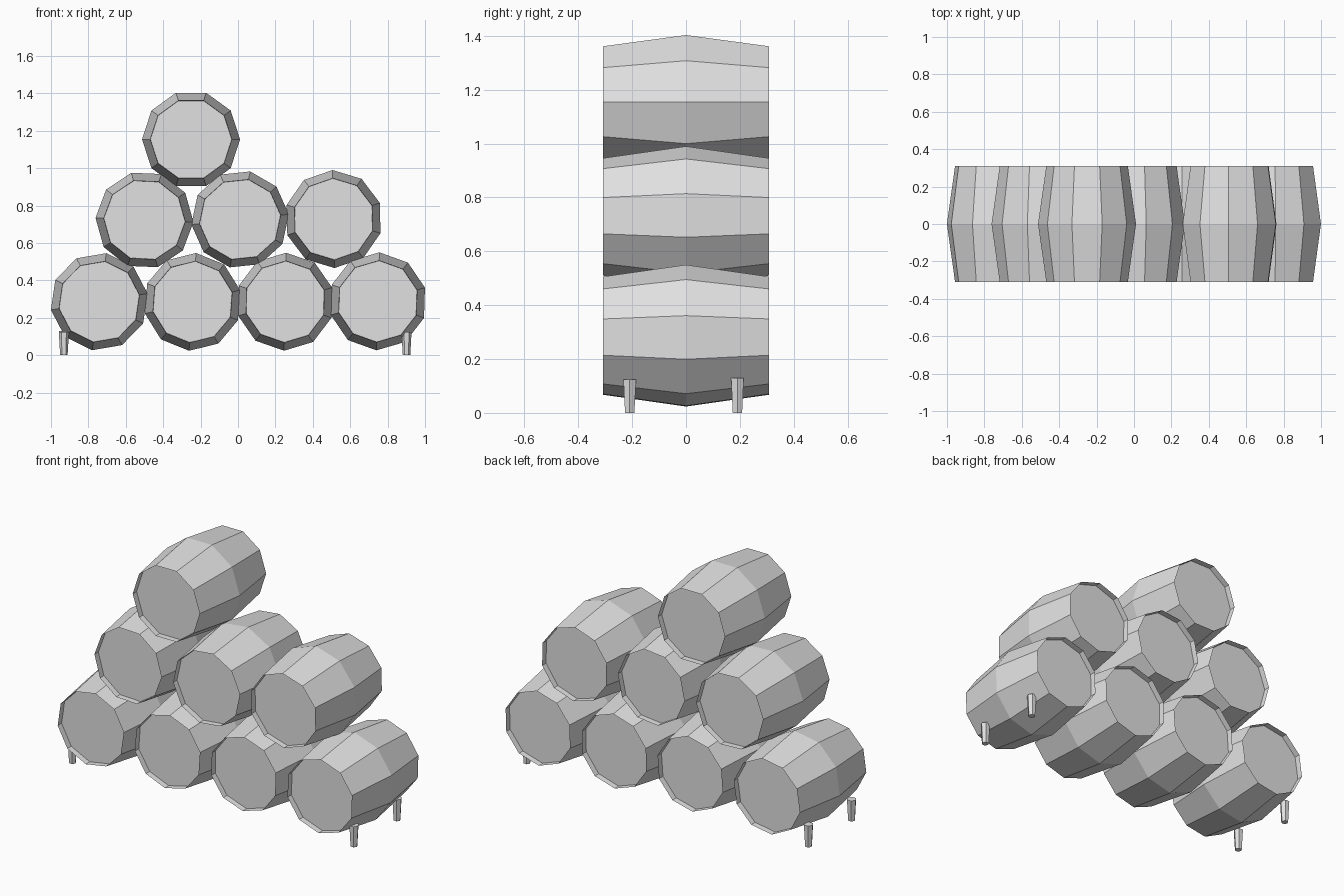
import bpy, bmesh, math

if "Cube" in bpy.data.objects:
    bpy.data.objects.remove(bpy.data.objects["Cube"])

grey = bpy.data.materials.new("weathered_grey")
grey.diffuse_color = (0.75, 0.75, 0.75, 1)
grey.use_nodes = True
grey.node_tree.nodes["Principled BSDF"].inputs["Base Color"].default_value = grey.diffuse_color

SIDES, BELLY, END, HALF, RECESS = 10, 0.262, 0.218, 0.309, 0.035


def loft(name, sides, rings):
    """Closed solid through rings; each ring is a function of angle."""
    bm = bmesh.new()
    loops = [[bm.verts.new(ring(2 * math.pi * i / sides)) for i in range(sides)]
             for ring in rings]
    for a, b in zip(loops, loops[1:]):
        for i in range(sides):
            j = (i + 1) % sides
            bm.faces.new((a[i], a[j], b[j], b[i]))
    bm.faces.new(loops[0])
    bm.faces.new(loops[-1])
    bmesh.ops.recalc_face_normals(bm, faces=bm.faces)
    mesh = bpy.data.meshes.new(name)
    bm.to_mesh(mesh)
    bm.free()
    mesh.materials.append(grey)
    obj = bpy.data.objects.new(name, mesh)
    bpy.context.collection.objects.link(obj)
    return obj


def barrel_ring(radius, y, roll):
    return lambda a: (radius * math.cos(a + roll), y, radius * math.sin(a + roll))


def leg_ring(radius, z):
    return lambda a: (radius * math.cos(a), radius * math.sin(a), z)


# Barrel profile: recessed lid, rim, belly, rim, recessed lid
profile = [(END - 0.001, RECESS - HALF), (END, -HALF), (BELLY, 0),
           (END, HALF), (END - 0.001, HALF - RECESS)]

# Barrels: x, z, roll in degrees, stacked in rows of four, three and one
barrels = [
    (-0.742, 0.286, 9.7), (-0.243, 0.285, 13.9), (0.252, 0.286, 16.8), (0.748, 0.288, 16.2),
    (-0.500, 0.723, -2.4), (0.011, 0.726, 6.0), (0.511, 0.728, 19.2),
    (-0.251, 1.154, 0.0),
]
for n, (x, z, roll) in enumerate(barrels, 1):
    r = math.radians(roll)
    obj = loft(f"barrel_{n}", SIDES, [barrel_ring(rad, y, r) for rad, y in profile])
    obj.location = (x, 0, z)

# Short tapered legs under the outer barrels
for side, x in (("left", -0.931), ("right", 0.901)):
    for end, y, top in (("front", -0.209, 0.124), ("back", 0.191, 0.129)):
        leg = loft(f"leg_{side}_{end}", 6, [leg_ring(0.020, 0), leg_ring(0.027, top)])
        leg.location = (x, y, 0)
